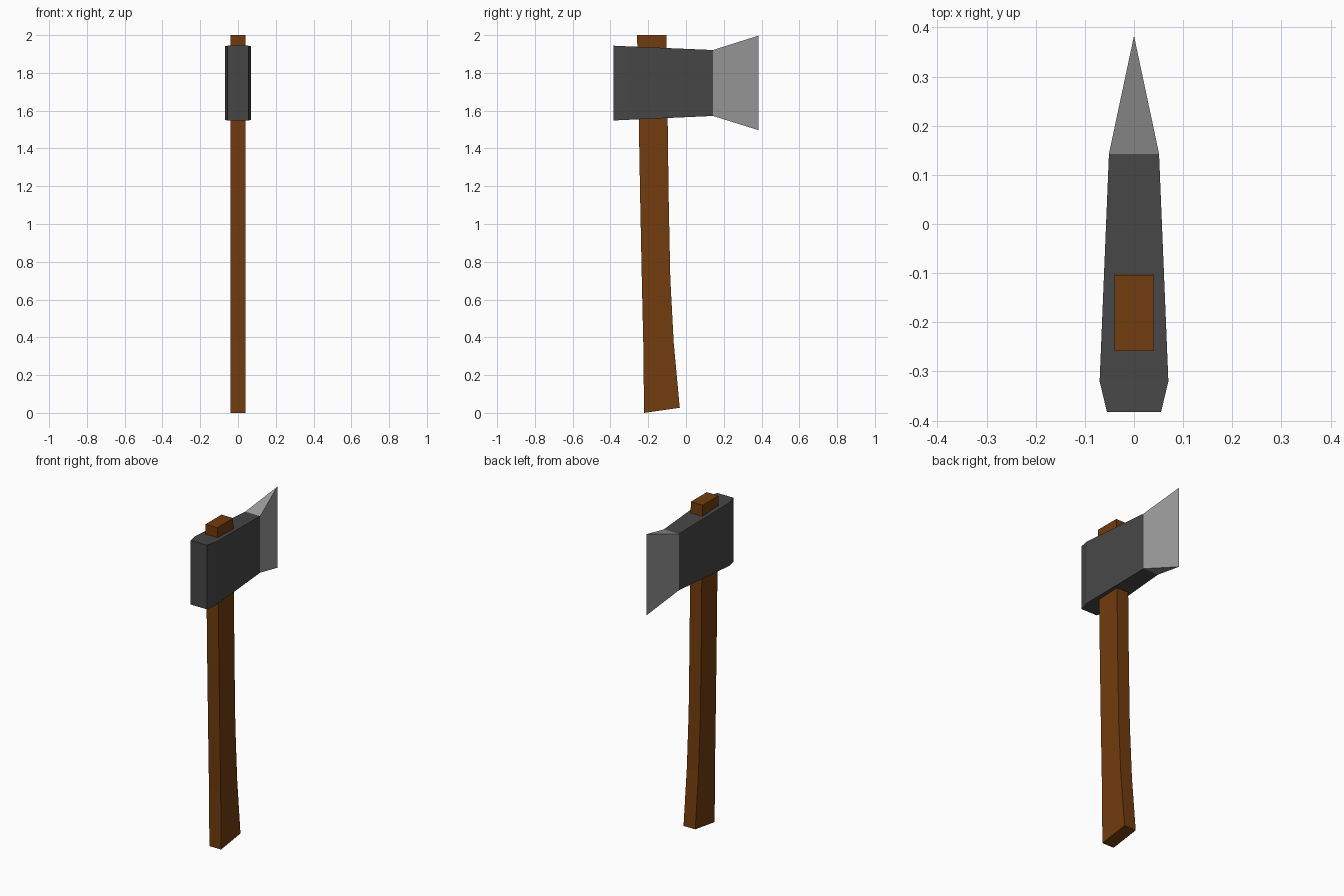
import bpy
import bmesh

if "Cube" in bpy.data.objects:
    bpy.data.objects.remove(bpy.data.objects["Cube"])


def material(name, rgb):
    m = bpy.data.materials.new(name)
    m.diffuse_color = (*rgb, 1)
    m.use_nodes = True
    m.node_tree.nodes["Principled BSDF"].inputs["Base Color"].default_value = m.diffuse_color
    return m


def loft(name, rings, mats, last_mat=0):
    """Skin four-sided rings into a closed solid; last_mat colours the final band."""
    bm = bmesh.new()
    loops = [[bm.verts.new(p) for p in ring] for ring in rings]
    for i, (a, b) in enumerate(zip(loops, loops[1:])):
        for k in range(4):
            j = (k + 1) % 4
            f = bm.faces.new((a[k], a[j], b[j], b[k]))
            if i == len(loops) - 2:
                f.material_index = last_mat
    bm.faces.new(loops[0])
    bm.faces.new(loops[-1])
    # Collapse the zero-width ring into a sharp edge
    bmesh.ops.dissolve_degenerate(bm, dist=1e-5, edges=bm.edges)
    bmesh.ops.remove_doubles(bm, verts=bm.verts, dist=1e-5)
    bmesh.ops.recalc_face_normals(bm, faces=bm.faces)
    me = bpy.data.meshes.new(name)
    bm.to_mesh(me)
    bm.free()
    for m in mats:
        me.materials.append(m)
    ob = bpy.data.objects.new(name, me)
    bpy.context.collection.objects.link(ob)
    return ob


wood = material("wood", (0.17, 0.045, 0.004))
iron = material("dark_iron", (0.062, 0.062, 0.062))
steel = material("bare_steel", (0.33, 0.33, 0.33))

# Handle: front y, front z, back y, back z
w = 0.04
handle = [(-0.222, 0.0, -0.033, 0.027),
          (-0.226, 0.36, -0.065, 0.37),
          (-0.234, 0.71, -0.083, 0.71),
          (-0.243, 1.15, -0.092, 1.15),
          (-0.250, 1.55, -0.097, 1.55),
          (-0.259, 2.0, -0.104, 2.0)]
loft("handle",
     [[(-w, y0, z0), (w, y0, z0), (w, y1, z1), (-w, y1, z1)]
      for y0, z0, y1, z1 in handle], [wood])

# Head from blunt back to cutting edge: y, half width, bottom z, top z
head = [(-0.383, 0.055, 1.548, 1.944),
        (-0.32, 0.07, 1.551, 1.941),
        (0.143, 0.051, 1.572, 1.921),
        (0.383, 0.0, 1.497, 1.997)]
loft("axe_head",
     [[(-h, y, lo), (h, y, lo), (h, y, hi), (-h, y, hi)]
      for y, h, lo, hi in head], [iron, steel], last_mat=1)
